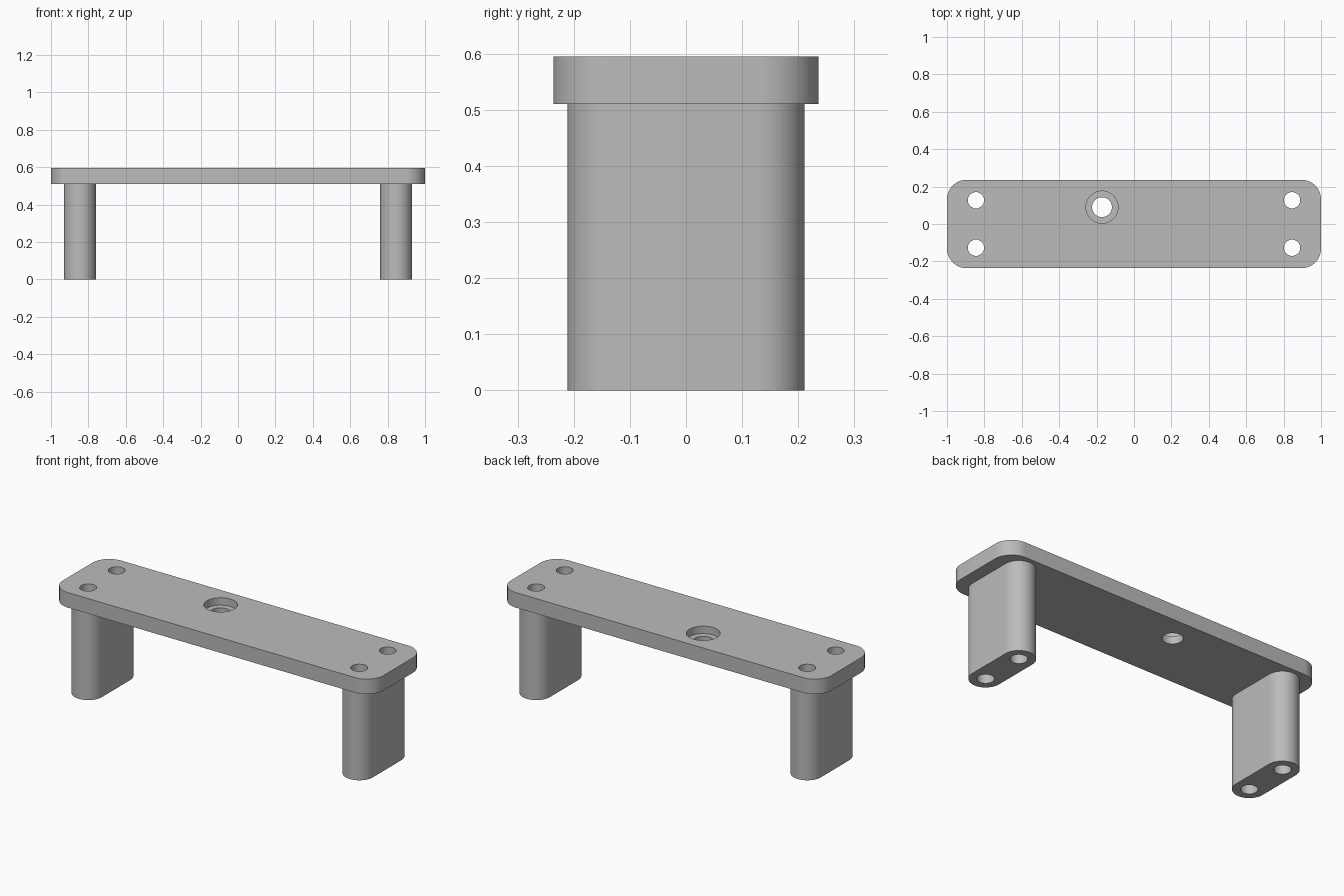
import bpy, bmesh, math

cube = bpy.data.objects.get("Cube")
if cube:
    bpy.data.objects.remove(cube, do_unlink=True)

LEG_TOP, TOP = 0.51, 0.595
LEG_X, HOLE_Y, HOLE_R = 0.845, 0.127, 0.0435
SEAT_X, SEAT_Y = -0.171, 0.09

grey = bpy.data.materials.new("plain grey")
grey.use_nodes = True
colour = (0.5, 0.5, 0.5, 1)
grey.diffuse_color = colour
grey.node_tree.nodes["Principled BSDF"].inputs["Base Color"].default_value = colour


def rounded_block(name, x, y, half_x, half_y, radius, z0, z1, steps=16):
    """Upright prism with a rounded rectangular outline."""
    points = []
    for q, (sx, sy) in enumerate([(1, 1), (-1, 1), (-1, -1), (1, -1)]):
        for i in range(steps + 1):
            a = (q + i / steps) * math.pi / 2
            points.append((x + sx * (half_x - radius) + radius * math.cos(a),
                           y + sy * (half_y - radius) + radius * math.sin(a), z0))
    bm = bmesh.new()
    base = bm.faces.new([bm.verts.new(p) for p in points])
    side = bmesh.ops.extrude_face_region(bm, geom=[base])["geom"]
    moved = [v for v in side if isinstance(v, bmesh.types.BMVert)]
    bmesh.ops.translate(bm, verts=moved, vec=(0, 0, z1 - z0))
    bmesh.ops.remove_doubles(bm, verts=bm.verts, dist=1e-5)
    bmesh.ops.recalc_face_normals(bm, faces=bm.faces)
    mesh = bpy.data.meshes.new(name)
    bm.to_mesh(mesh)
    bm.free()
    mesh.materials.append(grey)
    ob = bpy.data.objects.new(name, mesh)
    bpy.context.collection.objects.link(ob)
    return ob


def drill(ob, x, y, radius, z0, z1):
    """Cut a round hole and discard the cutter."""
    cutter = rounded_block("cutter", x, y, radius, radius, radius, z0, z1, 12)
    mod = ob.modifiers.new("hole", "BOOLEAN")
    mod.operation, mod.solver, mod.object = "DIFFERENCE", "EXACT", cutter
    bpy.ops.object.select_all(action="DESELECT")
    bpy.context.view_layer.objects.active = ob
    ob.select_set(True)
    bpy.ops.object.modifier_apply(modifier=mod.name)
    bpy.data.objects.remove(cutter, do_unlink=True)


# Top plate and the two standoff legs
plate = rounded_block("top_plate", 0, 0, 1, 0.2365, 0.106, LEG_TOP, TOP)
legs = {s: rounded_block(n, s * LEG_X, 0, 0.085, 0.2115, 0.085, 0, LEG_TOP)
        for s, n in ((1, "left_leg"), (-1, "right_leg"))}

# Bolt holes running through plate and legs
for s, leg in legs.items():
    for y in (-HOLE_Y, HOLE_Y):
        for part in (plate, leg):
            drill(part, s * LEG_X, y, HOLE_R, -0.1, 0.7)

# Counterbored hole in the plate
drill(plate, SEAT_X, SEAT_Y, 0.086, TOP - 0.042, 0.7)
drill(plate, SEAT_X, SEAT_Y, 0.053, 0.4, 0.7)

# Smooth rounded walls, sharp rims
bpy.ops.object.select_all(action="DESELECT")
for ob in (plate, *legs.values()):
    ob.select_set(True)
bpy.context.view_layer.objects.active = plate
bpy.ops.object.shade_smooth_by_angle(angle=math.radians(30))
